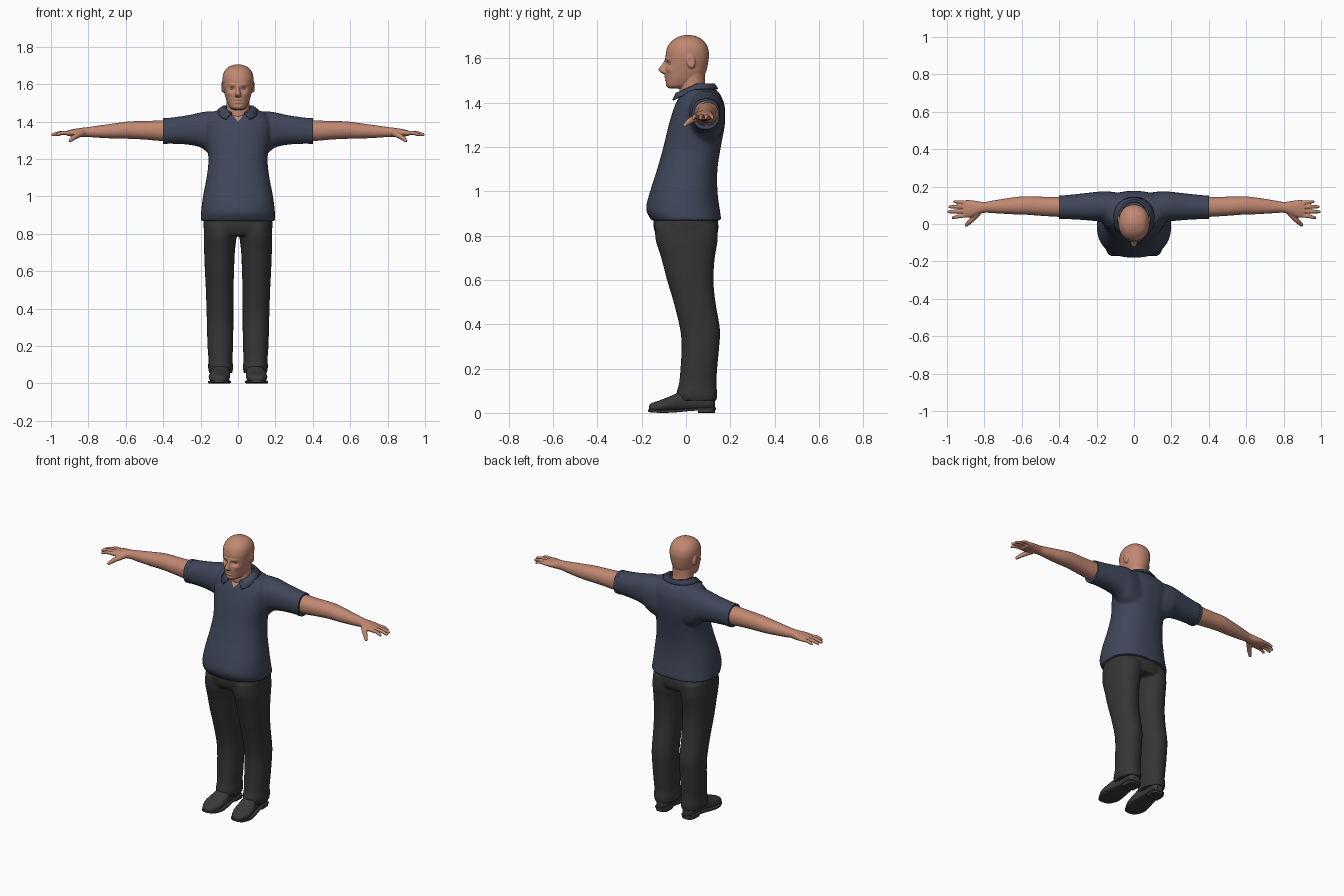
import bpy, bmesh, math
from mathutils import Vector, Matrix


def material(name, rgb):
    m = bpy.data.materials.new(name)
    m.diffuse_color = (*rgb, 1)
    return m


SKIN = material("skin", (0.53, 0.245, 0.165))
SHIRT = material("navy_cloth", (0.050, 0.062, 0.100))
PANTS = material("charcoal_cloth", (0.036, 0.036, 0.036))
SHOE = material("dark_leather", (0.042, 0.042, 0.042))
EYE = material("eye_white", (0.50, 0.43, 0.38))
IRIS = material("iris_brown", (0.06, 0.035, 0.025))


def spline(rows, steps):
    """Catmull-Rom interpolation of rows of numbers."""
    out = []
    for i in range(len(rows) - 1):
        a, b, c, d = (rows[max(i - 1, 0)], rows[i], rows[i + 1], rows[min(i + 2, len(rows) - 1)])
        for k in range(steps):
            t = k / steps
            out.append([0.5 * (2 * q + (r - p) * t + (2 * p - 5 * q + 4 * r - s) * t * t
                               + (3 * q - p - 3 * r + s) * t ** 3) for p, q, r, s in zip(a, b, c, d)])
    return out + [list(rows[-1])]


def loft(bm, axis, rings, power=2.0, mirror=False, steps=5, n=40):
    """Closed tube; each ring is (position, u min, u max, v min, v max)."""
    for side in ((1, -1) if mirror else (1,)):
        loops = []
        for t, u0, u1, v0, v1 in spline(rings, steps):
            loop = []
            for k in range(n):
                a = 2 * math.pi * k / n
                c, s = math.cos(a), math.sin(a)
                u = (u0 + u1) / 2 + (u1 - u0) / 2 * math.copysign(abs(c) ** (2 / power), c)
                v = (v0 + v1) / 2 + (v1 - v0) / 2 * math.copysign(abs(s) ** (2 / power), s)
                x, y, z = {"x": (t, u, v), "y": (u, t, v), "z": (u, v, t)}[axis]
                loop.append(bm.verts.new((x * side, y, z)))
            loops.append(loop)
        for p, q in zip(loops, loops[1:]):
            for k in range(n):
                bm.faces.new((p[k], p[(k + 1) % n], q[(k + 1) % n], q[k]))
        bm.faces.new(loops[0])
        bm.faces.new(loops[-1])


def ball(bm, centre, size, tilt=0.0, seg=16):
    """Mirrored pair of ellipsoids."""
    for side in (1, -1):
        m = (Matrix.Translation((centre[0] * side, centre[1], centre[2]))
             @ Matrix.Rotation(tilt, 4, "X") @ Matrix.Diagonal((*size, 1)))
        bmesh.ops.create_uvsphere(bm, u_segments=seg, v_segments=seg // 2 + 2, radius=1, matrix=m)


def finger(bm, path):
    """Row of overlapping balls along (x, y, z, radius) points."""
    for x, y, z, r in spline(path, 7):
        ball(bm, (x, y, z), (r, r, r), seg=12)


def finish(bm, name, mats, voxel=0, smooth=4, angle=40):
    """Make the object, optionally fusing its parts into one soft skin."""
    bmesh.ops.recalc_face_normals(bm, faces=bm.faces)
    me = bpy.data.meshes.new(name)
    bm.to_mesh(me)
    bm.free()
    ob = bpy.data.objects.new(name, me)
    bpy.context.collection.objects.link(ob)
    if voxel:
        r = ob.modifiers.new("fuse", "REMESH")
        r.mode, r.voxel_size = "VOXEL", voxel
        s = ob.modifiers.new("soften", "SMOOTH")
        s.factor, s.iterations = 0.5, smooth
        bpy.context.view_layer.update()
        dg = bpy.context.evaluated_depsgraph_get()
        fused = bpy.data.meshes.new_from_object(ob.evaluated_get(dg))
        ob.modifiers.clear()
        ob.data = fused
        fused.name = name
    ob.data.materials.clear()
    for m in mats:
        ob.data.materials.append(m)
    bpy.ops.object.select_all(action="DESELECT")
    bpy.context.view_layer.objects.active = ob
    ob.select_set(True)
    bpy.ops.object.shade_smooth_by_angle(angle=math.radians(angle))
    return ob


# Shirt: torso and short sleeves
bm = bmesh.new()
loft(bm, "z", [(.868, -.2, .2, -.155, .16), (.92, -.197, .197, -.18, .152), (1.0, -.187, .187, -.162, .142),
               (1.1, -.168, .168, -.13, .142), (1.2, -.158, .158, -.102, .157), (1.3, -.172, .172, -.078, .175),
               (1.38, -.178, .178, -.053, .175), (1.42, -.165, .165, -.034, .163),
               (1.45, -.14, .14, -.012, .145), (1.463, -.09, .09, .0, .125)], 2.35, n=64)
loft(bm, "x", [(.06, .0, .165, 1.19, 1.455), (.15, .01, .175, 1.225, 1.455), (.2, .015, .172, 1.262, 1.449),
               (.28, .022, .163, 1.278, 1.432), (.395, .028, .151, 1.282, 1.417)], 2.2, mirror=True)
shirt = finish(bm, "shirt", [SHIRT, SKIN], 0.008, 5)

# Open V neck: cut along the V and colour the inside as skin
bm = bmesh.new()
bm.from_mesh(shirt.data)
for side in (1, -1):
    near = [f for f in bm.faces if f.calc_center_median().z > 1.37
            and f.calc_center_median().y < .04 and abs(f.calc_center_median().x) < .09]
    geom = near + list({e for f in near for e in f.edges}) + list({v for f in near for v in f.verts})
    bmesh.ops.bisect_plane(bm, geom=geom, dist=1e-5, plane_co=(0, 0, 1.4), plane_no=(side, 0, -.85))
for f in bm.faces:
    c = f.calc_center_median()
    f.material_index = int(c.y < .03 and abs(c.x) < (c.z - 1.4) * .85)
bm.to_mesh(shirt.data)
bm.free()

# Sleeve cuffs
bm = bmesh.new()
loft(bm, "x", [(.378, .0265, .1535, 1.279, 1.42), (.4, .0265, .1515, 1.28, 1.418)], 2.2, mirror=True, steps=1)
finish(bm, "sleeve_cuffs", [SHIRT])

# Folded collar, open at the front
bm = bmesh.new()
rows = []
for k in range(49):
    a = math.radians(-152 + 304 * k / 48)
    s, c = math.sin(a), math.cos(a)
    f = max(0, -c) / .88
    back = .098 if c > 0 else .118
    rows.append([bm.verts.new(p) for p in (
        (.068 * s, .045 + .072 * c, 1.44 - .03 * f),
        (.07 * s, .045 + .076 * c, 1.482 - .035 * f),
        (.08 * s, .045 + (.016 * f + .084) * c, 1.483 - .04 * f),
        (.107 * s * (1 + .25 * f * f), .045 + back * c, 1.462 - .05 * f))])
for p, q in zip(rows, rows[1:]):
    for i in range(3):
        bm.faces.new((p[i], p[i + 1], q[i + 1], q[i]))
collar = finish(bm, "collar", [SHIRT])
m = collar.modifiers.new("cloth", "SOLIDIFY")
m.thickness, m.offset = .006, 0

# Trousers: hips and two legs
bm = bmesh.new()
loft(bm, "z", [(.79, -.17, .17, -.125, .135), (.82, -.182, .182, -.142, .145), (.86, -.184, .184, -.148, .145),
               (.9, -.178, .178, -.145, .138)], 2.4, n=64)
loft(bm, "z", [(.055, .03, .155, -.035, .138), (.09, .026, .16, -.043, .141), (.13, .03, .158, -.032, .137),
               (.2, .026, .163, -.025, .141), (.3, .025, .166, -.02, .15), (.38, .025, .168, -.027, .153),
               (.5, .024, .172, -.056, .133), (.6, .021, .177, -.086, .124), (.7, .017, .181, -.112, .13),
               (.78, .008, .183, -.137, .143), (.85, .0, .18, -.14, .142)], 2.2, mirror=True)
finish(bm, "trousers", [PANTS], 0.008, 4)

# Shoes: rounded uppers, thin soles and heel blocks
bm = bmesh.new()
loft(bm, "y", [(-.168, .088, .118, .008, .03), (-.155, .066, .138, .005, .044), (-.11, .046, .156, .005, .06),
               (-.06, .042, .152, .006, .08), (-.02, .045, .14, .008, .1), (.05, .05, .132, .01, .11),
               (.11, .054, .128, .012, .1), (.13, .07, .112, .014, .075)], 2.3, mirror=True)
finish(bm, "shoe_uppers", [SHOE])
bm = bmesh.new()
loft(bm, "y", [(-.172, .09, .118, .006, .016), (-.155, .06, .142, .002, .014), (-.1, .039, .16, 0, .014),
               (-.04, .042, .152, .003, .016), (.04, .05, .136, .01, .022), (.115, .05, .132, .012, .024),
               (.135, .07, .112, .014, .024)], 7, mirror=True)
loft(bm, "y", [(.055, .052, .134, 0, .02), (.11, .051, .131, 0, .02), (.132, .07, .112, 0, .02)], 7, mirror=True)
finish(bm, "shoe_soles", [SHOE])

# Bare arms with hands, palms down
bm = bmesh.new()
loft(bm, "x", [(.3, .035, .142, 1.298, 1.412), (.4, .038, .145, 1.296, 1.407), (.5, .044, .146, 1.304, 1.403),
               (.58, .05, .148, 1.308, 1.401), (.65, .052, .142, 1.309, 1.392), (.75, .058, .126, 1.314, 1.378),
               (.8, .06, .118, 1.318, 1.371), (.84, .048, .123, 1.318, 1.366), (.88, .034, .128, 1.32, 1.36),
               (.912, .035, .127, 1.323, 1.352)], 2.1, mirror=True)
for x0, y0, x1, y1, r in ((.9, .046, .978, .034, .0105), (.9, .069, 1.0, .065, .011),
                          (.9, .093, .995, .092, .0105), (.895, .116, .968, .119, .0095)):
    finger(bm, [(x0, y0, 1.338, r * 1.1), ((x0 + x1) / 2, (y0 + y1) / 2, 1.339, r), (x1 - r, y1, 1.33, r * .8)])
finger(bm, [(.835, .058, 1.338, .017), (.872, .018, 1.318, .014), (.897, -.006, 1.298, .0095)])
finish(bm, "arms", [SKIN], 0.004, 3)

# Head, neck, nose and ears
bm = bmesh.new()
loft(bm, "z", [(1.38, -.085, .085, -.02, .125), (1.44, -.066, .066, -.03, .102), (1.48, -.061, .061, -.026, .087),
               (1.56, -.06, .06, -.02, .085)], 2)
loft(bm, "z", [(1.464, -.022, .022, -.074, -.01), (1.474, -.042, .042, -.089, .02), (1.5, -.057, .057, -.093, .06),
               (1.53, -.067, .067, -.095, .086), (1.56, -.074, .074, -.094, .096), (1.6, -.081, .081, -.092, .103),
               (1.63, -.083, .083, -.09, .103), (1.66, -.077, .077, -.079, .094), (1.685, -.06, .06, -.056, .073),
               (1.699, -.036, .036, -.03, .047), (1.706, -.012, .012, -.006, .018)], 2.15, n=56)
loft(bm, "z", [(1.53, -.009, .009, -.103, -.08), (1.537, -.018, .018, -.115, -.08), (1.549, -.015, .015, -.125, -.08),
               (1.57, -.009, .009, -.111, -.08), (1.588, -.008, .008, -.099, -.08), (1.6, -.008, .008, -.092, -.08)])
ball(bm, (.08, .022, 1.587), (.011, .02, .034), .2)
head = finish(bm, "head", [SKIN], 0.004, 3)

# Soft sculpting of the face: (centre, radius, push), mirrored
marks = [((.031, -.085, 1.575), (.017, .03, .011), (0, .013, 0)),
         ((.03, -.09, 1.596), (.02, .03, .007), (0, -.005, 0)),
         ((.045, -.075, 1.55), (.016, .03, .013), (.002, -.004, 0)),
         ((0, -.095, 1.517), (.02, .03, .005), (0, -.003, 0)),
         ((0, -.095, 1.510), (.025, .03, .003), (0, .003, 0)),
         ((0, -.095, 1.502), (.018, .03, .005), (0, -.003, 0)),
         ((0, -.092, 1.491), (.02, .03, .005), (0, .003, 0)),
         ((.094, .018, 1.59), (.008, .01, .018), (-.006, 0, 0))]
for v in head.data.vertices:
    shift = Vector()
    for c, r, push in marks:
        for side in ((1, -1) if c[0] else (1,)):
            d = sum(((v.co[i] - c[i] * (side if i == 0 else 1)) / r[i]) ** 2 for i in range(3))
            shift += Vector((push[0] * side, push[1], push[2])) * math.exp(-d)
    v.co += shift

# Eyes, with the iris on the forward faces
bm = bmesh.new()
ball(bm, (.031, -.066, 1.575), (.0125, .0105, .0065), seg=24)
for f in bm.faces:
    c = f.calc_center_median()
    f.material_index = int(c.y < -.066 and math.hypot(abs(c.x) - .031, c.z - 1.575) < .005)
finish(bm, "eyes", [EYE, IRIS])
